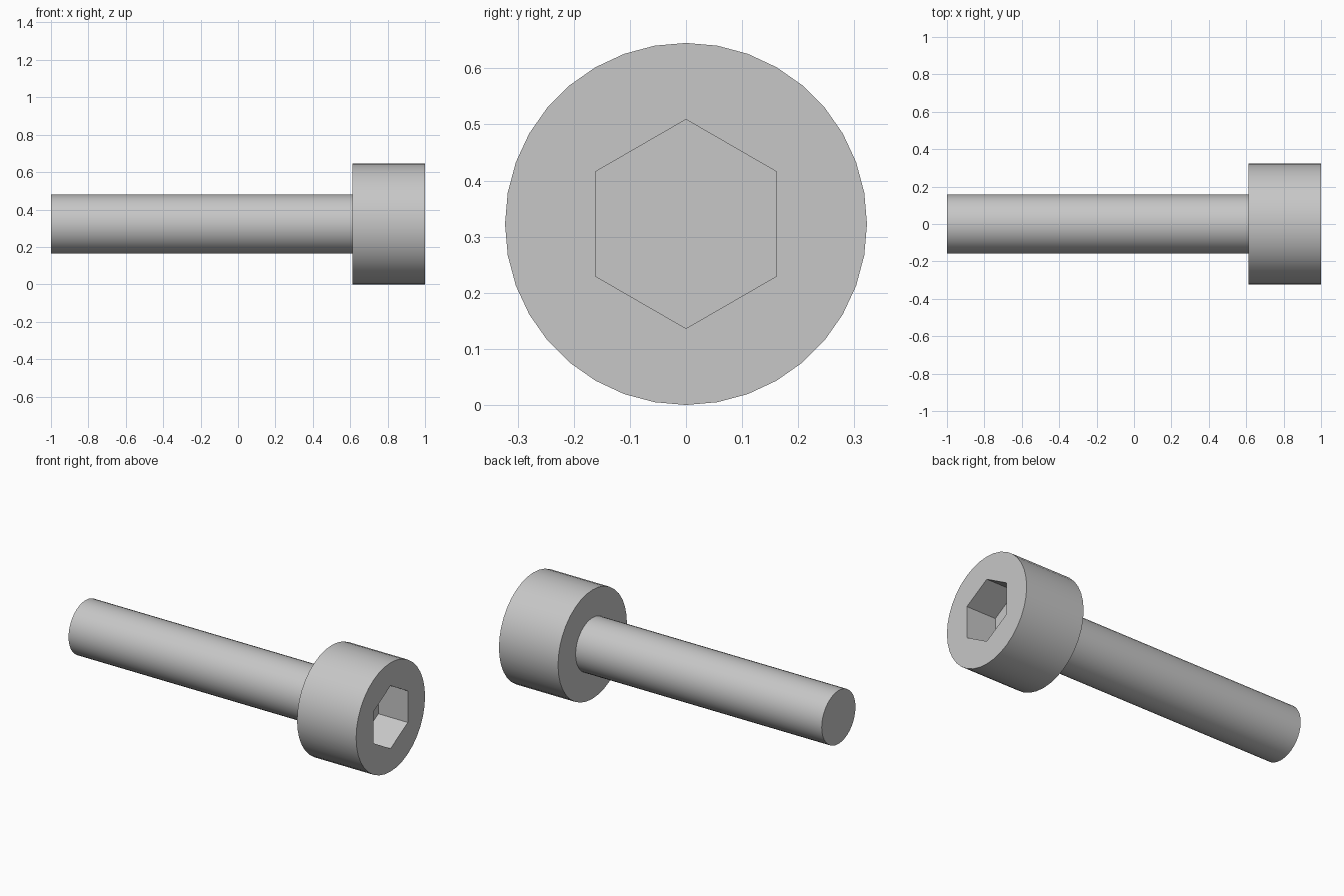
import bpy, bmesh, math

cube = bpy.data.objects.get("Cube")
if cube:
    bpy.data.objects.remove(cube, do_unlink=True)

UNIT = 2 / 31                 # one millimetre of a 31 mm long bolt
HEAD_R = 5 * UNIT
SHANK_R = 2.45 * UNIT
HEX_R = 5 * UNIT / math.sqrt(3)
TIP, SEAT, TOP = -1.0, 1 - 6 * UNIT, 1.0
FLOOR = TOP - 3 * UNIT        # bottom of the hex socket
SIDES = 36

steel = bpy.data.materials.new("steel_grey")
steel.use_nodes = True
steel.diffuse_color = (0.57, 0.57, 0.57, 1)
steel.node_tree.nodes["Principled BSDF"].inputs["Base Color"].default_value = steel.diffuse_color


def ring(bm, x, radius, sides):
    """Closed loop of edges around the bolt axis, with a corner at the top."""
    verts = []
    for i in range(sides):
        a = 2 * math.pi * i / sides
        verts.append(bm.verts.new((x, radius * math.sin(a), HEAD_R + radius * math.cos(a))))
    return verts, [bm.edges.new((verts[i - 1], verts[i])) for i in range(sides)]


def wall(bm, a, b):
    """Quads between two rings with the same number of sides."""
    for i in range(len(a[0])):
        bm.faces.new((a[0][i - 1], a[0][i], b[0][i], b[0][i - 1]))


def annulus(bm, outer, inner):
    """Flat face with a hole."""
    bmesh.ops.triangle_fill(bm, edges=outer[1] + inner[1], use_beauty=True)


def finish(bm, name):
    mesh = bpy.data.meshes.new(name)
    bm.to_mesh(mesh)
    bm.free()
    mesh.materials.append(steel)
    obj = bpy.data.objects.new(name, mesh)
    bpy.context.collection.objects.link(obj)
    bpy.ops.object.select_all(action='DESELECT')
    obj.select_set(True)
    bpy.context.view_layer.objects.active = obj
    bpy.ops.object.shade_smooth_by_angle(angle=math.radians(30))


# Shank: plain rod with a flat tip
bm = bmesh.new()
tip = ring(bm, TIP, SHANK_R, SIDES)
root = ring(bm, SEAT, SHANK_R, SIDES)
wall(bm, tip, root)
bm.faces.new(tip[0])
bm.faces.new(root[0])
bmesh.ops.recalc_face_normals(bm, faces=bm.faces)
finish(bm, "shank")

# Head: cylinder with a hexagonal socket sunk into the outer end
bm = bmesh.new()
seat = ring(bm, SEAT, HEAD_R, SIDES)
rim = ring(bm, TOP, HEAD_R, SIDES)
mouth = ring(bm, TOP, HEX_R, 6)
floor = ring(bm, FLOOR, HEX_R, 6)
wall(bm, seat, rim)
annulus(bm, rim, mouth)
wall(bm, mouth, floor)
bm.faces.new(floor[0])
bm.faces.new(seat[0])
bmesh.ops.recalc_face_normals(bm, faces=bm.faces)
finish(bm, "socket_head")
